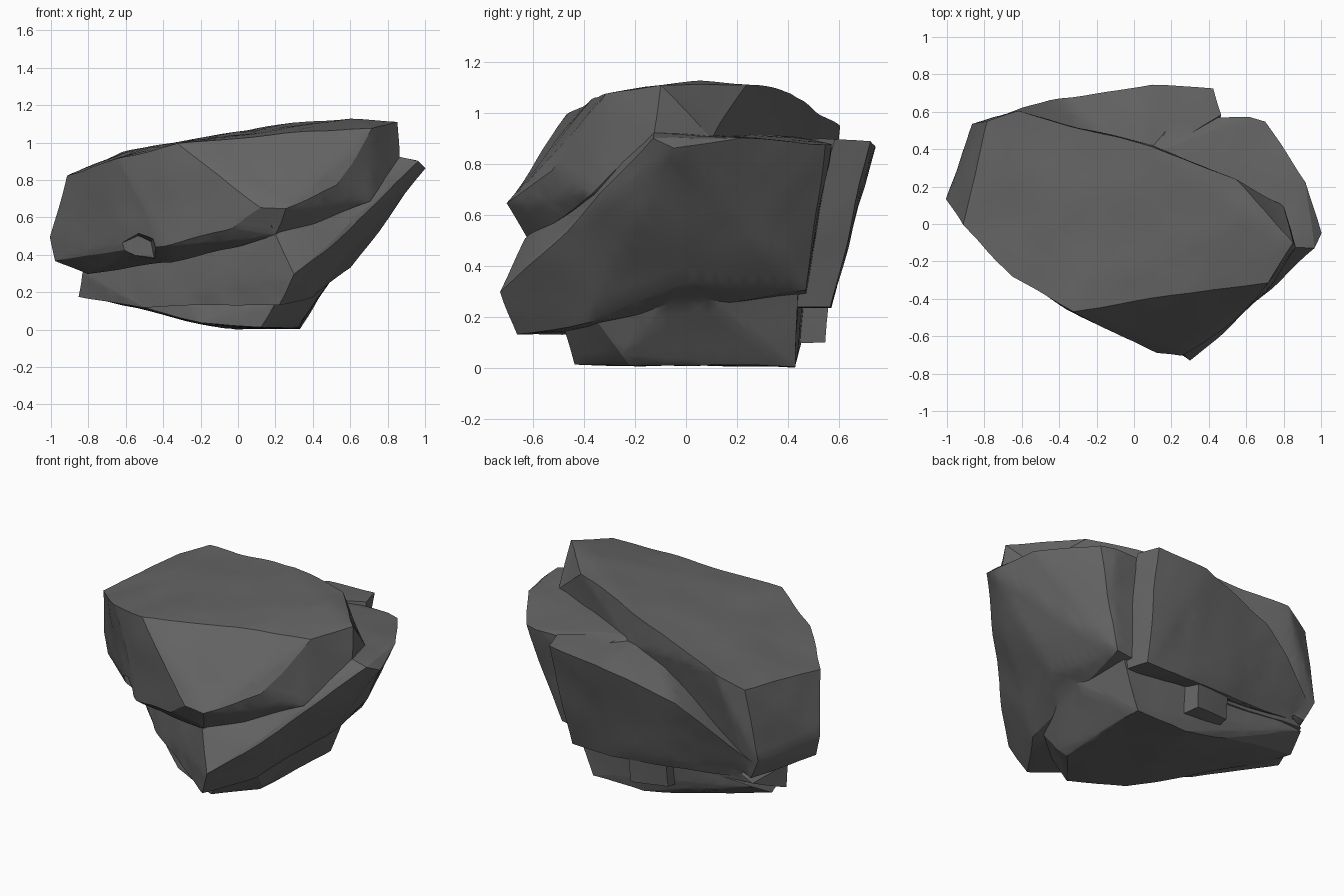
import bpy, bmesh
from mathutils import Vector, noise

if "Cube" in bpy.data.objects:
    bpy.data.objects.remove(bpy.data.objects["Cube"])


def chunk(name, pts):
    """Convex stone chunk spanning a few corner points."""
    bm = bmesh.new()
    for p in pts:
        bm.verts.new(p)
    bmesh.ops.convex_hull(bm, input=bm.verts[:])
    junk = [v for v in bm.verts if not v.link_faces]
    bmesh.ops.delete(bm, geom=junk, context='VERTS')
    bmesh.ops.recalc_face_normals(bm, faces=bm.faces[:])
    me = bpy.data.meshes.new(name)
    bm.to_mesh(me)
    bm.free()
    ob = bpy.data.objects.new(name, me)
    bpy.context.collection.objects.link(ob)
    return ob


# Tilted upper slab with the broad top face
rock = chunk("rock", [
    (-.92, -.01, .82), (-.79, .55, .88), (-.62, .6, .95), (.1, .41, 1.08), (.55, .24, 1.11),
    (.6, .05, 1.125), (.85, -.1, 1.11), (.72, -.31, 1.07), (.25, -.37, 1.05), (-.33, -.47, .99),
    (-.65, -.28, .91), (-.03, -.61, .55), (.12, -.69, .65), (.25, -.7, .64), (.53, -.53, .77),
    (.67, -.37, .92), (-.97, .13, .37), (-1, .13, .5), (-.86, .54, .45), (-.68, -.17, .45),
    (-.8, .12, .3), (-.35, -.29, .36), (-.4, -.42, .45), (.2, -.62, .5), (.7, -.37, .68),
    (.86, -.13, .92), (-.8, .52, .32), (.1, .42, .88), (.8, .1, .9)])

# Leaning middle slab with the pointed front corner
middle = chunk("middle_slab", [
    (-.85, .24, .18), (-.83, .19, .31), (-.8, .5, .28), (-.5, -.1, .12), (.22, -.66, .13),
    (.3, -.73, .3), (.2, -.63, .5), (.6, -.47, .54), (.86, -.13, .92), (.96, -.13, .9),
    (1, -.05, .86), (.92, .22, .9), (.7, .55, .88), (.62, .57, .88), (.2, .56, .88),
    (.1, .38, .92), (.6, 0, .33), (.52, .47, .3), (.4, -.4, .18), (-.2, .48, .25)])

# Back slab forming the ledge behind the top
back = chunk("back_slab", [
    (.47, .58, .9), (.43, .72, .89), (.1, .745, .87), (-.4, .67, .73), (-.6, .615, .6),
    (-.83, .53, .42), (-.7, .5, .3), (-.2, .52, .25), (.1, .57, .23), (.38, .57, .24),
    (.43, .4, .24), (0, .3, .9), (0, .2, .4), (-.6, .2, .5)])

# Small foot under the slabs
base = chunk("base", [
    (-.5, -.06, .12), (-.2, -.3, .03), (.12, -.44, .01), (.2, -.48, .15), (.3, -.22, .01),
    (.34, -.25, .05), (.38, -.38, .24), (.33, .43, .01), (.46, .44, .32), (0, .43, 0),
    (-.3, .43, .06), (-.8, .5, .26), (-.84, .36, .19), (-.78, .22, .18), (.54, 0, .33),
    (.32, 0, .015), (-.3, -.2, .2), (-.3, .44, .3)])
knob = chunk("base_knob", [(-.24, .52, .12), (.0, .55, .1), (-.24, .53, .3), (.0, .56, .3),
                           (-.26, .3, .1), (.04, .3, .09), (-.26, .3, .3), (.04, .3, .3)])

# Broken-out notch in the lower lip of the upper slab
notch = chunk("notch", [(x, y, z) for y, pts in (
    (-.7, ((-.68, .48), (-.53, .56), (-.44, .52), (-.4, .38), (-.66, .4))),
    (-.22, ((-.62, .46), (-.53, .5), (-.46, .47), (-.44, .38), (-.6, .4)))) for x, z in pts])

parts = [(notch, 'DIFFERENCE')] + [(p, 'UNION') for p in (middle, back, base, knob)]
for ob, op in parts:
    mod = rock.modifiers.new(ob.name, 'BOOLEAN')
    mod.object, mod.operation, mod.solver = ob, op, 'EXACT'
dg = bpy.context.evaluated_depsgraph_get()
mesh = bpy.data.meshes.new_from_object(rock.evaluated_get(dg))
rock.modifiers.clear()
rock.data = mesh
for ob, _ in parts:
    bpy.data.objects.remove(ob)

# Refine and give the faces gentle unevenness
bm = bmesh.new()
bm.from_mesh(mesh)
bmesh.ops.remove_doubles(bm, verts=bm.verts[:], dist=.002)
for _ in range(6):
    bmesh.ops.triangulate(bm, faces=bm.faces[:])
    long_edges = [e for e in bm.edges if e.calc_length() > .09]
    bmesh.ops.subdivide_edges(bm, edges=long_edges, cuts=1)
bmesh.ops.triangulate(bm, faces=bm.faces[:])
for v in bm.verts:
    v.co += noise.noise_vector(v.co * 3.2) * .012 + noise.noise_vector(v.co * 9) * .003
    v.co.z = max(v.co.z, 0)
bm.to_mesh(mesh)
bm.free()

# Dark grey stone
stone = bpy.data.materials.new("stone")
stone.diffuse_color = (.13, .13, .13, 1)
stone.use_nodes = True
stone.node_tree.nodes["Principled BSDF"].inputs["Base Color"].default_value = stone.diffuse_color
mesh.materials.clear()
mesh.materials.append(stone)
for poly in mesh.polygons:
    poly.material_index = 0

bpy.context.view_layer.objects.active = rock
rock.select_set(True)
bpy.ops.object.shade_smooth_by_angle(angle=.4)
